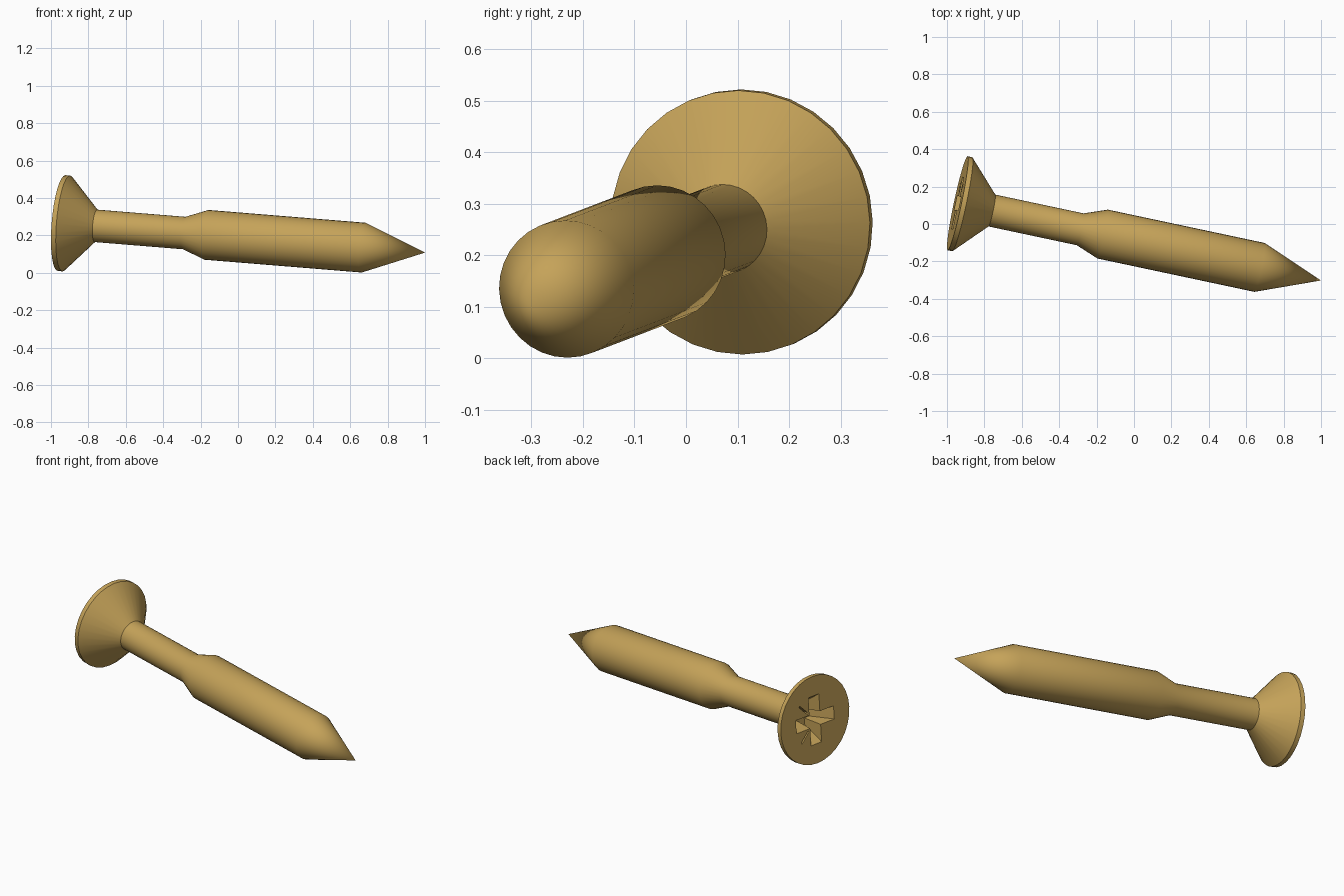
import bpy, bmesh, math
from mathutils import Vector, Matrix

cube = bpy.data.objects.get("Cube")
if cube:
    bpy.data.objects.remove(cube, do_unlink=True)

brass = bpy.data.materials.new("brass")
brass.use_nodes = True
colour = (0.56, 0.365, 0.10, 1.0)
brass.diffuse_color = colour
brass.node_tree.nodes["Principled BSDF"].inputs["Base Color"].default_value = colour

HEAD = Vector((-0.943, 0.111, 0.266))
TIP = Vector((1.0, -0.302, 0.108))
LENGTH = (TIP - HEAD).length


def to_object(bm, name):
    bmesh.ops.recalc_face_normals(bm, faces=bm.faces)
    mesh = bpy.data.meshes.new(name)
    bm.to_mesh(mesh)
    bm.free()
    mesh.materials.append(brass)
    obj = bpy.data.objects.new(name, mesh)
    bpy.context.collection.objects.link(obj)
    return obj


def lathe(name, profile, sides):
    """Spin (radius, distance) points around local z."""
    bm = bmesh.new()
    verts = [bm.verts.new((0, r, z)) for r, z in profile]
    edges = [bm.edges.new(pair) for pair in zip(verts, verts[1:])]
    bmesh.ops.spin(bm, geom=verts + edges, cent=(0, 0, 0), axis=(0, 0, 1),
                   angle=math.tau, steps=sides)
    bmesh.ops.remove_doubles(bm, verts=bm.verts, dist=0.0005)
    bmesh.ops.holes_fill(bm, edges=[e for e in bm.edges if e.is_boundary], sides=0)
    return to_object(bm, name)


def tapered_box(name, top, bottom, depth, offset=0.0, angle=0.0):
    """Box that narrows from the head face down into the head."""
    bm = bmesh.new()
    bmesh.ops.create_cube(bm, size=2)
    for v in bm.verts:
        sx, sy = bottom if v.co.z > 0 else top
        v.co = (v.co.x * sx + offset, v.co.y * sy, depth if v.co.z > 0 else -0.01)
    bm.transform(Matrix.Rotation(angle, 4, 'Z'))
    cutter = to_object(bm, name)
    cutter.hide_render = True
    return cutter


# Head, neck, thick body and point in one turned profile
screw = lathe("screw_body", [
    (0.257, 0.0), (0.257, 0.026),
    (0.087, 0.188), (0.087, 0.672),
    (0.1335, 0.795), (0.1335, 1.656),
    (0.0, LENGTH)], 32)

# Cross recess and four thin diagonal slots in the head
cutters = []
for i in range(2):
    cutters.append(tapered_box("cross_cutter", (0.148, 0.04), (0.065, 0.028), 0.12,
                               angle=i * math.pi / 2))
for i in range(4):
    cutters.append(tapered_box("slot_cutter", (0.042, 0.005), (0.036, 0.004), 0.03,
                               offset=0.114, angle=math.pi / 4 + i * math.pi / 2))

bpy.context.view_layer.objects.active = screw
for cutter in cutters:
    mod = screw.modifiers.new("recess", 'BOOLEAN')
    mod.operation = 'DIFFERENCE'
    mod.solver = 'EXACT'
    mod.object = cutter
    bpy.ops.object.modifier_apply(modifier=mod.name)
    bpy.data.objects.remove(cutter, do_unlink=True)

# Smooth turned sides, sharp rim and recess edges
bpy.ops.object.select_all(action='DESELECT')
screw.select_set(True)
bpy.ops.object.shade_smooth_by_angle(angle=math.radians(30))

# Lay the screw along its tilted axis
screw.location = HEAD
screw.rotation_euler = (TIP - HEAD).to_track_quat('Z', 'Y').to_euler()
